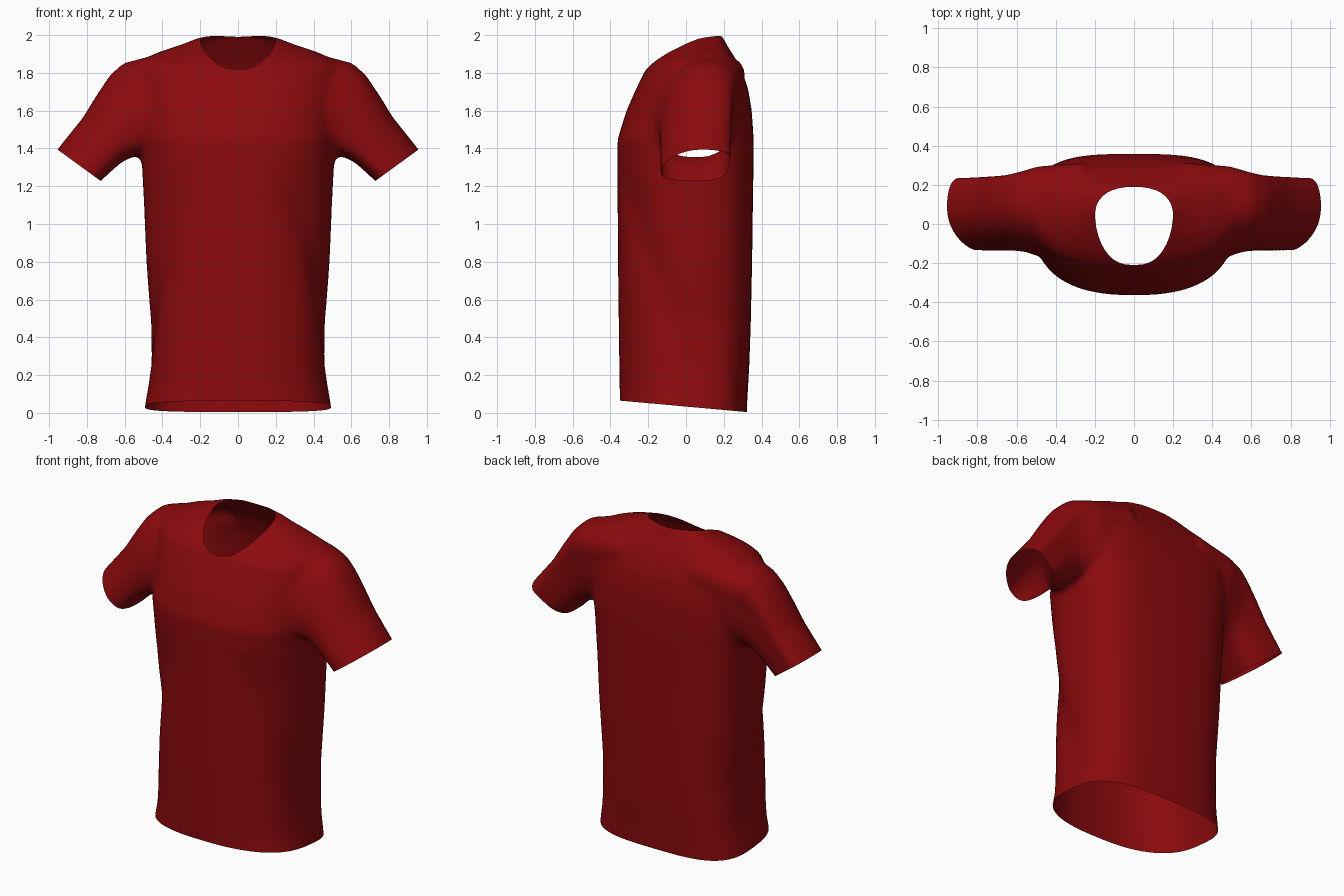
import bpy, bmesh, math
from mathutils import Vector

cube = bpy.data.objects.get("Cube")
if cube:
    bpy.data.objects.remove(cube, do_unlink=True)

SIDES = 64


def spow(v, p):
    return math.copysign(abs(v) ** p, v)


def loft(bm, rings):
    """Skin a list of equal rings into a closed tube."""
    loops = [[bm.verts.new(p) for p in ring] for ring in rings]
    for a, b in zip(loops, loops[1:]):
        for i in range(SIDES):
            j = (i + 1) % SIDES
            bm.faces.new((a[i], a[j], b[j], b[i]))
    bm.faces.new(loops[0][::-1])
    bm.faces.new(loops[-1])


def body_ring(z, half, front, back, mid, squareness):
    """Horizontal body section: softer front, boxier back."""
    ring = []
    for i in range(SIDES):
        t = math.tau * i / SIDES
        c, s = math.cos(t), math.sin(t)
        e = 2 / (squareness if s < 0 else 3.3)
        depth = mid - front if s < 0 else back - mid
        ring.append((half * spow(c, e), mid + depth * spow(s, e), z))
    return ring


def sleeve_ring(side, low, high, front, back):
    """Slanted sleeve section: flat underside, arched top leaning back."""
    ring = []
    for i in range(SIDES):
        t = side * math.tau * i / SIDES
        e = 0.65 if math.sin(t) < 0 else 0.95
        c, s = spow(math.cos(t), e), spow(math.sin(t), e)
        f = (s + 1) / 2 + 0.12 * c * (1 - s * s)
        y = (front + back) / 2 + c * (back - front) / 2 + 0.045 * max(s, 0)
        ring.append((side * (low[0] + f * (high[0] - low[0])), y,
                     low[1] + f * (high[1] - low[1])))
    return ring


# Body: height, half width, front, back, middle, front squareness
BODY = [
    (-0.1, .505, -.35, .32, .0, 2.6), (.04, .492, -.35, .323, .0, 2.6),
    (.13, .476, -.351, .328, .0, 2.5), (.25, .467, -.353, .335, .0, 2.5),
    (.48, .465, -.356, .343, .0, 2.5), (.8, .485, -.36, .35, .01, 2.4),
    (1.1, .497, -.362, .354, .02, 2.3), (1.35, .51, -.364, .358, .03, 2.5),
    (1.45, .52, -.362, .358, .04, 2.6), (1.6, .53, -.315, .348, .06, 2.5),
    (1.72, .54, -.262, .328, .08, 2.5), (1.82, .54, -.212, .292, .09, 2.5),
    (1.865, .52, -.165, .268, .1, 2.4), (1.91, .42, -.1, .24, .1, 2.4),
    (1.95, .3, -.03, .215, .1, 2.4), (1.985, .21, .03, .197, .11, 2.4),
    (2.006, .1, .06, .18, .11, 2.2),
]
# Sleeve: lower point, upper point, front, back
SLEEVE = [
    ((.25, 1.45), (.25, 1.92), -.2, .31), ((.46, 1.385), (.5, 1.88), -.17, .29),
    ((.53, 1.365), (.61, 1.85), -.142, .26), ((.57, 1.35), (.68, 1.785), -.137, .245),
    ((.62, 1.325), (.75, 1.68), -.136, .24), ((.67, 1.28), (.82, 1.565), -.136, .236),
    ((.73, 1.225), (.96, 1.39), -.136, .23), ((.79, 1.145), (1.02, 1.31), -.136, .225),
]

bm = bmesh.new()
loft(bm, [body_ring(*row) for row in BODY])
for side in (1, -1):
    loft(bm, [sleeve_ring(side, *row) for row in SLEEVE])
bmesh.ops.recalc_face_normals(bm, faces=bm.faces)
mesh = bpy.data.meshes.new("shirt")
bm.to_mesh(mesh)
bm.free()
shirt = bpy.data.objects.new("shirt", mesh)
bpy.context.collection.objects.link(shirt)

# Fuse body and sleeves into one skin
fuse = shirt.modifiers.new("fuse", 'REMESH')
fuse.mode = 'VOXEL'
fuse.voxel_size = 0.018
relax = shirt.modifiers.new("relax", 'SMOOTH')
relax.iterations = 9
fused = bpy.data.meshes.new_from_object(
    shirt.evaluated_get(bpy.context.evaluated_depsgraph_get()))
shirt.modifiers.clear()
shirt.data = fused

bm = bmesh.new()
bm.from_mesh(fused)
bm.normal_update()


def cut(faces, point, normal, clear):
    geom = set(faces)
    for f in faces:
        geom.update(f.edges)
        geom.update(f.verts)
    bmesh.ops.bisect_plane(bm, geom=list(geom), plane_co=point, plane_no=normal,
                           clear_outer=clear)


# Soft folds running from the chest corners down to the side seams
for v in bm.verts:
    x, y, z = v.co
    if 0.12 < z < 1.32:
        fade = math.sin(math.pi * (z - .12) / 1.2)
        off = math.atan2(-y, abs(x)) - .85 * (z - .3)
        v.co -= v.normal * 0.03 * fade * math.exp(-(off / .25) ** 2)

# Hem and cuff openings
cut(bm.faces[:], (0, -.35, .065), Vector((0, -.09, -1)), True)
for side in (1, -1):
    arm = [f for f in bm.faces if f.calc_center_median().x * side > .57]
    cut(arm, (side * .84, 0, 1.31), Vector((side * .16, 0, -.22)), True)

# Neck opening: score the outline, then remove what lies inside
neck = []
for i in range(36):
    t = math.tau * i / 36
    c, s = math.cos(t), math.sin(t)
    e = 0.85
    neck.append(Vector((.2 * spow(c, e) * (1 + .12 * min(s, 0) * abs(c)),
                        .04 + (.25 if s < 0 else .15) * spow(s, e), 0)))
sides = []
for a, b in zip(neck, neck[1:] + neck[:1]):
    d = b - a
    sides.append((a, Vector((d.y, -d.x, 0)).normalized()))
for a, n in sides:
    near = [f for f in bm.faces if f.calc_center_median().z > 1.6
            and (f.calc_center_median().xy - a.xy).length < .07]
    cut(near, a, n, False)
inside = [f for f in bm.faces if f.calc_center_median().z > 1.6
          and all((f.calc_center_median() - a).dot(n) < 1e-4 for a, n in sides)]
bmesh.ops.delete(bm, geom=inside, context='FACES')
for f in bm.faces:
    f.smooth = True
bm.to_mesh(fused)
bm.free()

# Cloth colour
red = bpy.data.materials.new("deep red cloth")
red.use_nodes = True
red.diffuse_color = (0.26, 0.003, 0.004, 1)
red.node_tree.nodes["Principled BSDF"].inputs["Base Color"].default_value = red.diffuse_color
fused.materials.clear()
fused.materials.append(red)
